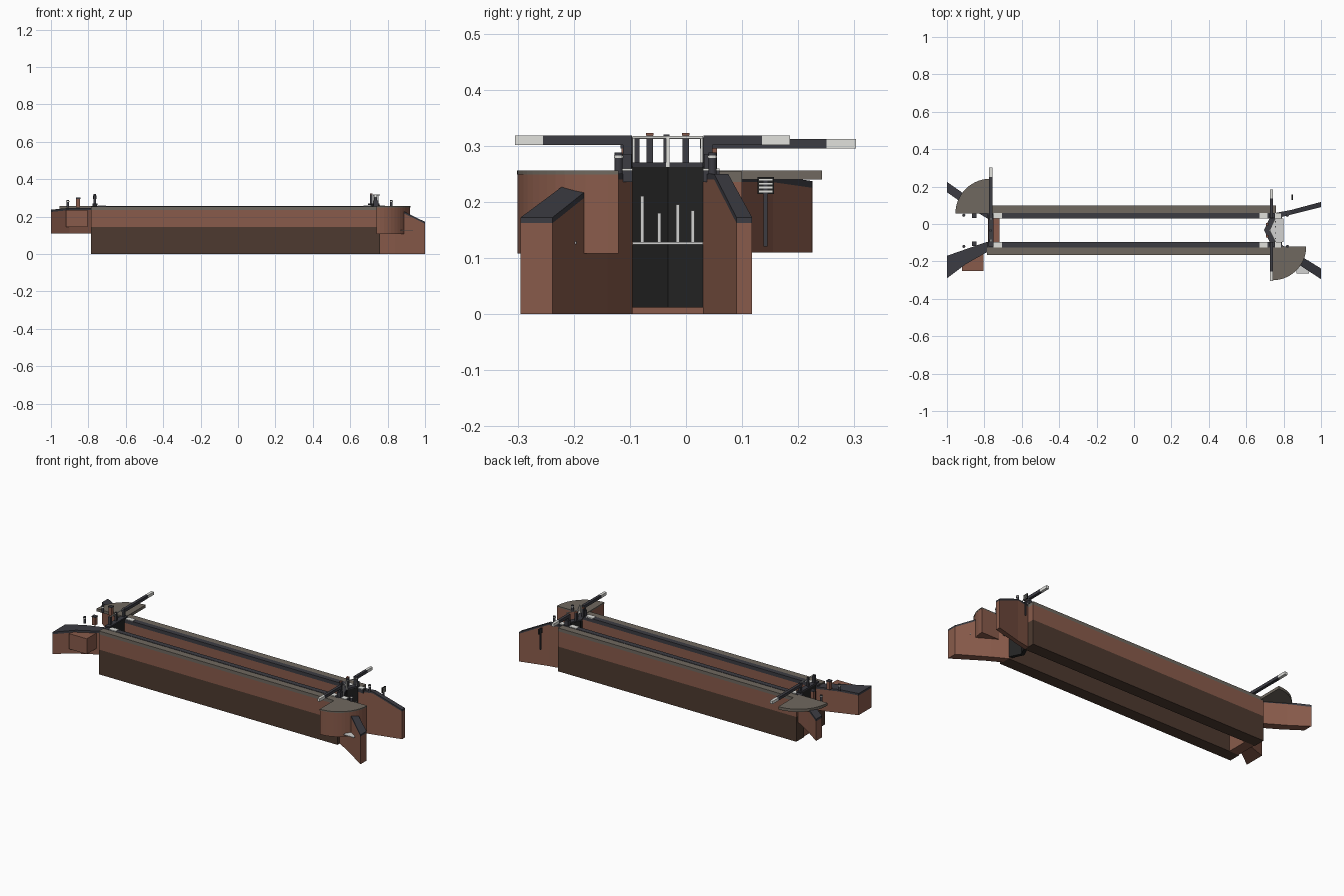
import bpy, bmesh, math
from mathutils import Vector

cube = bpy.data.objects.get("Cube")
if cube:
    bpy.data.objects.remove(cube, do_unlink=True)


def material(name, r, g, b):
    m = bpy.data.materials.new(name)
    m.use_nodes = True
    m.diffuse_color = (r, g, b, 1)
    bsdf = next(n for n in m.node_tree.nodes if n.type == 'BSDF_PRINCIPLED')
    bsdf.inputs["Base Color"].default_value = (r, g, b, 1)
    return m


BRICK = material("red brick", .25, .105, .07)
WET = material("wet dark brick", .075, .042, .029)
STONE = material("grey paving", .16, .14, .115)
COPING = material("dark coping", .045, .045, .055)
GATE = material("black gate timber", .017, .017, .017)
WHITE = material("white paint", .75, .75, .72)
WATER = material("pale water", .65, .65, .64)
MID = -.0325  # centre line of the chamber


def prism(name, plan, low, high, mat):
    """Upright solid over a plan outline; low and high may vary per corner."""
    n = len(plan)
    lows = low if isinstance(low, list) else [low] * n
    highs = high if isinstance(high, list) else [high] * n
    bm = bmesh.new()
    a = [bm.verts.new((x, y, z)) for (x, y), z in zip(plan, lows)]
    b = [bm.verts.new((x, y, z)) for (x, y), z in zip(plan, highs)]
    bm.faces.new(a)
    bm.faces.new(b)
    for i in range(n):
        j = (i + 1) % n
        bm.faces.new((a[i], a[j], b[j], b[i]))
    bmesh.ops.recalc_face_normals(bm, faces=bm.faces)
    mesh = bpy.data.meshes.new(name)
    bm.to_mesh(mesh)
    bm.free()
    mesh.materials.append(mat)
    ob = bpy.data.objects.new(name, mesh)
    bpy.context.collection.objects.link(ob)
    return ob


def box(name, x, y, z, mat):
    return prism(name, [(x[0], y[0]), (x[1], y[0]), (x[1], y[1]), (x[0], y[1])],
                 z[0], z[1], mat)


def post(name, x, y, z, size, mat):
    h = size / 2
    return box(name, (x - h, x + h), (y - h, y + h), z, mat)


def cylinder(name, x, y, z, radius, mat, sides=12):
    turn = 2 * math.pi / sides
    plan = [(x + radius * math.cos(i * turn), y + radius * math.sin(i * turn))
            for i in range(sides)]
    return prism(name, plan, z[0], z[1], mat)


def sector(x, y, radius, start, steps=14):
    arc = [math.radians(start + 90 * i / steps) for i in range(steps + 1)]
    return [(x, y)] + [(x + radius * math.cos(t), y + radius * math.sin(t)) for t in arc]


def across(side, d0, d1):
    return sorted((MID + side * d0, MID + side * d1))


# Chamber walls, coping and white painted coping ends
for side, label in ((1, "back"), (-1, "front")):
    full = across(side, .0625, .1325)
    edge = across(side, .0625, .0925)
    box(label + "_lower_wall", (-.785, .76), full, (0, .145), WET)
    box(label + "_upper_wall", (-.785, .76), full, (.145, .235), BRICK)
    box(label + "_paving", (-.785, .76), across(side, .0925, .1325), (.235, .254), STONE)
    box(label + "_coping", (-.785, .79), edge, (.235, .256), COPING)
    for x0, x1 in ((-.75, -.705), (.67, .715), (.755, .785)):
        box(label + "_white_coping_end", (x0, x1), edge, (.254, .259), WHITE)


# Wing walls with sloping coping
def wing(name, root, knee, end, low, tops, cap):
    """root, knee and end are (x, inner y, outer y)."""
    stations = (root, knee, end)
    for i in range(2):
        (xa, ia, oa), (xb, ib, ob) = stations[i:i + 2]
        plan = [(xa, ia), (xb, ib), (xb, ob), (xa, oa)]
        za, zb = tops[i:i + 2]
        z = [za, zb, zb, za]
        prism(name + "_wall", plan, low, z, BRICK)
        prism(name + "_coping", plan, z, [h + cap for h in z], COPING)


wing("lower_back_wing", (.76, .03, .06), (.84, .05, .075), (1, .09, .118),
     0, (.24, .24, .162), .01)
wing("lower_front_wing", (.76, -.095, -.145), (.84, -.14, -.19), (1, -.238, -.295),
     0, (.24, .24, .162), .01)
wing("upper_back_wing", (-.785, .03, .085), (-.9, .1, .155), (-1, .17, .225),
     .11, (.235, .235, .225), .012)
wing("upper_front_wing", (-.785, -.095, -.15), (-.9, -.135, -.215), (-1, -.17, -.29),
     .11, (.235, .235, .225), .012)
box("side_buttress", (-.92, -.805), (-.25, -.15), (.145, .235), BRICK)

# Quarter round landings for the balance beams
prism("lower_landing_wall", sector(.74, -.12, .18, 270), .108, .249, BRICK)
prism("lower_landing_paving", sector(.74, -.12, .181, 270), .249, .256, STONE)
prism("upper_landing_paving", sector(-.768, .055, .187, 90), .24, .256, STONE)

# Upper gate on its sill
box("upper_sill", (-.78, -.72), (-.095, .03), (0, .12), BRICK)
box("upper_gate", (-.777, -.755), (-.1, .035), (.12, .262), GATE)
box("upper_walkway", (-.778, -.75), (-.12, .05), (.262, .27), COPING)
box("upper_beam", (-.774, -.757), (.025, .25), (.295, .312), COPING)
box("upper_beam_end", (-.774, -.757), (.25, .303), (.295, .312), WHITE)
for y in (-.09, .035):
    post("upper_gate_post", -.766, y, (.262, .315), .014, COPING)
post("upper_paddle_post", -.766, -.035, (.262, .32), .011, COPING)
box("upper_rail", (-.766, -.762), (-.095, .03), (.312, .316), WHITE)

# Lower mitre gates, meeting at a point that faces the chamber
for side, label, reach in ((1, "back", .218), (-1, "front", .272)):
    heel, mitre = MID + side * .0625, MID

    def leaf(name, x, thick, z, mat):
        prism(name, [(x, mitre), (x + thick, mitre),
                     (x + .03 + thick, heel), (x + .03, heel)], z[0], z[1], mat)

    leaf(label + "_gate_leaf", .708, .02, (.012, .262), GATE)
    leaf(label + "_gate_walkway", .695, .032, (.262, .27), COPING)
    leaf(label + "_gate_rail", .724, .004, (.313, .317), WHITE)
    post(label + "_heel_post", .735, MID + side * .072, (.235, .318), .016, COPING)
    box(label + "_heel_bracket", (.725, .75), across(side, .065, .088), (.256, .285), COPING)
    white = reach - .05
    box(label + "_beam", (.727, .743), across(side, .065, white), (.301, .318), COPING)
    box(label + "_beam_end", (.727, .743), across(side, white, reach), (.301, .318), WHITE)
    post(label + "_rail_post", .748, MID + side * .0605, (.256, .317), .005, WHITE)
    post(label + "_paddle_post", .712, MID + side * .032, (.265, .318), .012, COPING)
    post(label + "_paddle_cap", .712, MID + side * .032, (.318, .323), .013, BRICK)
post("mitre_rail_post", .726, MID, (.262, .317), .006, WHITE)

# Water below the gates, with leaking jets and a side outlet
prism("tail_water", [(.728, MID), (.758, -.095), (.8, -.095), (.8, .03), (.758, .03)],
      .124, .128, WATER)
for y, top in ((-.078, .21), (-.048, .18), (-.015, .195), (.012, .185)):
    post("water_jet", .757, y, (.126, top), .006, WATER)
box("outlet_water", (.87, .935), (-.265, -.195), (.125, .129), WATER)
box("outlet_grate", (.87, .9), (-.186, -.182), (.125, .165), COPING)

# Mooring bollards and brick winding posts
for x in (-.91, .82):
    for y in (.047, -.12):
        cylinder("bollard", x, y, (.25, .288), .007, COPING)
        cylinder("bollard_band", x, y, (.278, .283), .0085, WHITE)
for y in (.045, -.105):
    post("winding_post", -.855, y, (.25, .295), .02, BRICK)
    post("winding_cap", -.855, y, (.295, .301), .024, COPING)

# Notice board behind the lower wing
box("notice_post", (.841, .849), (.138, .145), (.12, .24), COPING)
box("notice_board", (.841, .849), (.127, .157), (.214, .244), GATE)
for i in range(4):
    z = .217 + i * .007
    box("notice_stripe", (.849, .851), (.13, .154), (z, z + .003), WHITE)
